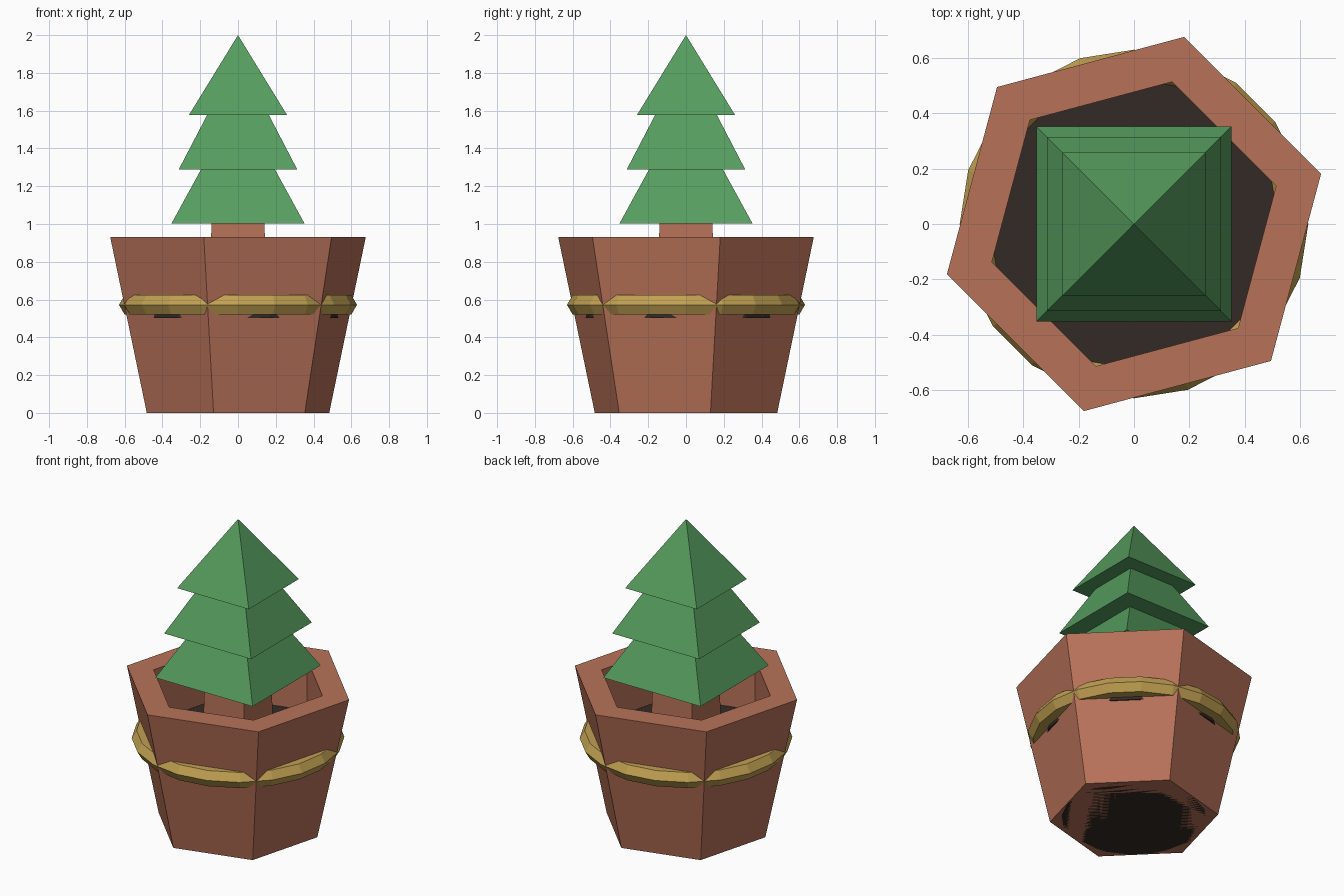
import bpy, math

if "Cube" in bpy.data.objects:
    bpy.data.objects.remove(bpy.data.objects["Cube"])


def material(name, rgb):
    m = bpy.data.materials.new(name)
    m.diffuse_color = (*rgb, 1)
    m.use_nodes = True
    m.node_tree.nodes["Principled BSDF"].inputs["Base Color"].default_value = m.diffuse_color
    return m


CLAY = material("clay", (0.477, 0.168, 0.098))
LEAF = material("leaf", (0.093, 0.335, 0.112))
GOLD = material("gold", (0.533, 0.352, 0.084))
EARTH = material("earth", (0.033, 0.023, 0.018))


def lathe(name, profile, sides, start, mat):
    """Spin (radius, z) points into a closed flat-faced solid, capped at both ends."""
    verts, faces = [], []
    for r, z in profile:
        for i in range(sides):
            a = math.radians(start) + math.tau * i / sides
            verts.append((r * math.cos(a), r * math.sin(a), z))
    for k in range(len(profile) - 1):
        for i in range(sides):
            j = (i + 1) % sides
            faces.append((k * sides + i, k * sides + j,
                          (k + 1) * sides + j, (k + 1) * sides + i))
    last = (len(profile) - 1) * sides
    faces.append(tuple(reversed(range(sides))))
    faces.append(tuple(range(last, last + sides)))
    mesh = bpy.data.meshes.new(name)
    mesh.from_pydata(verts, [], faces)
    mesh.materials.append(mat)
    obj = bpy.data.objects.new(name, mesh)
    bpy.context.collection.objects.link(obj)
    return obj


def square(name, z0, half0, z1, half1, mat):
    d = math.sqrt(2)
    return lathe(name, [(half0 * d, z0), (half1 * d, z1)], 4, 45, mat)


# Hexagonal pot with a recessed opening
lathe("pot", [(0.5, 0), (0.7, 0.93), (0.532, 0.93), (0.532, 0.5)], 6, 15, CLAY)

# Soil filling and dark disc under the pot
lathe("soil", [(0.54, 0.503), (0.54, 0.59)], 20, 0, EARTH)
lathe("pot_underside", [(0.43, 0), (0.43, 0.02)], 20, 0, EARTH)

# Decorative band round the pot
bpy.ops.mesh.primitive_torus_add(major_segments=20, minor_segments=6,
                                 major_radius=0.571, minor_radius=0.059,
                                 location=(0, 0, 0.572))
band = bpy.context.object
band.name = "band"
band.data.materials.append(GOLD)

# Trunk
square("trunk", 0.52, 0.152, 1.02, 0.14, CLAY)

# Foliage tiers, the last one ending in a point
square("foliage_lower", 1.003, 0.352, 1.29, 0.195, LEAF)
square("foliage_middle", 1.288, 0.314, 1.58, 0.162, LEAF)
bpy.ops.mesh.primitive_cone_add(vertices=4, radius1=0.259 * math.sqrt(2), radius2=0,
                                depth=0.422, location=(0, 0, 1.789),
                                rotation=(0, 0, math.pi / 4))
top = bpy.context.object
top.name = "foliage_top"
top.data.materials.append(LEAF)
